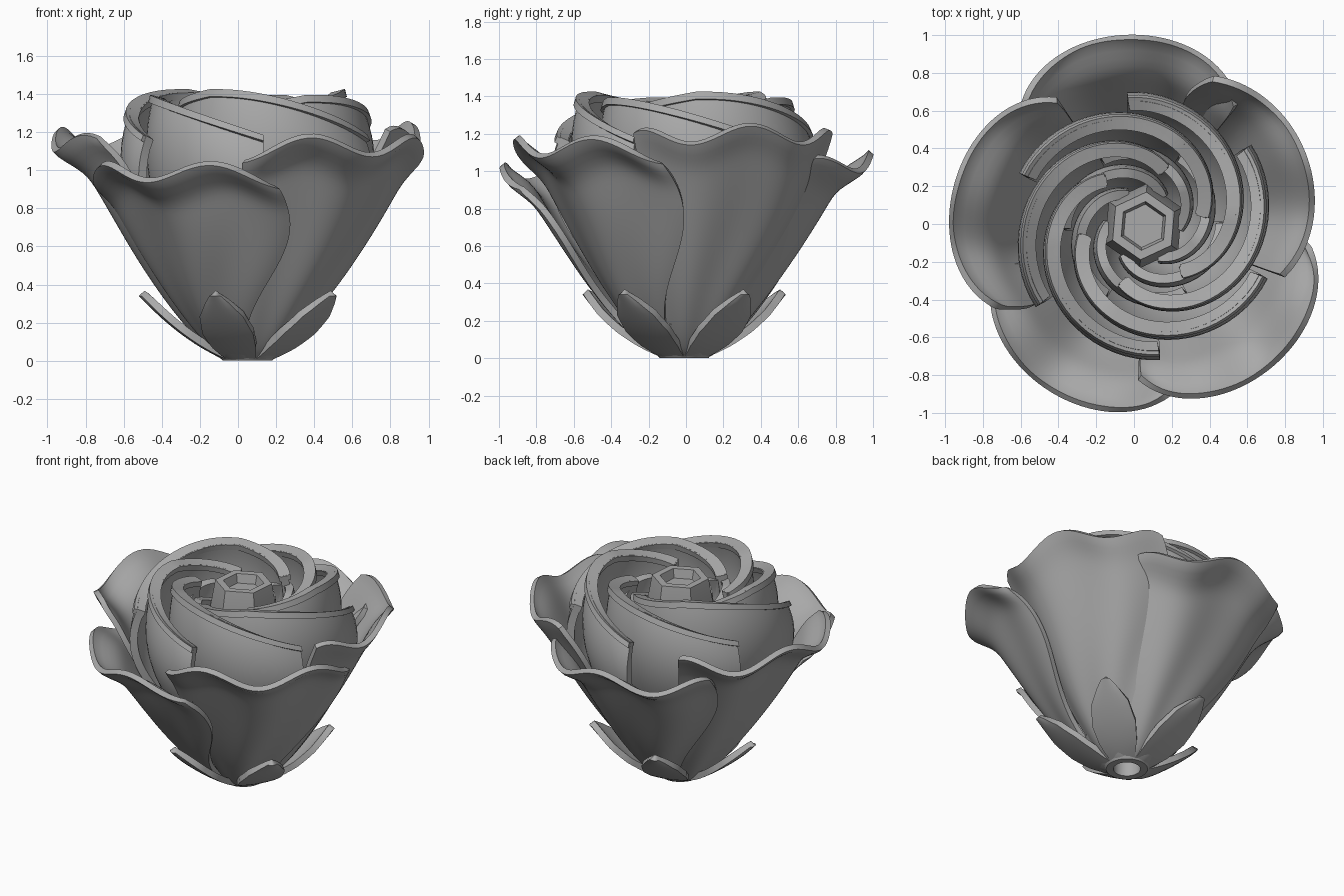
import bpy, bmesh
from math import sin, cos, pi, radians, exp

cube = bpy.data.objects.get("Cube")
if cube:
    bpy.data.objects.remove(cube)

mat = bpy.data.materials.new("petal grey")
mat.use_nodes = True
grey = (0.4, 0.4, 0.4, 1)
mat.diffuse_color = grey
mat.node_tree.nodes["Principled BSDF"].inputs["Base Color"].default_value = grey

# Axis of the flower
CX, CY = 0.05, -0.01


def polar(r, degrees, z):
    a = radians(degrees)
    return CX + r * cos(a), CY + r * sin(a), z


def lerp(points, x):
    """Piecewise linear profile lookup."""
    for (x0, y0), (x1, y1) in zip(points, points[1:]):
        if x <= x1:
            return y0 + (y1 - y0) * (x - x0) / (x1 - x0)
    return points[-1][1]


def finish(name, bm, thickness=0):
    mesh = bpy.data.meshes.new(name)
    bm.to_mesh(mesh)
    bm.free()
    mesh.materials.append(mat)
    obj = bpy.data.objects.new(name, mesh)
    bpy.context.collection.objects.link(obj)
    bpy.ops.object.select_all(action="DESELECT")
    obj.select_set(True)
    bpy.context.view_layer.objects.active = obj
    if thickness:
        solid = obj.modifiers.new("thickness", "SOLIDIFY")
        solid.thickness, solid.offset = thickness, -1
        bpy.ops.object.modifier_apply(modifier=solid.name)
    bpy.ops.object.shade_smooth_by_angle(angle=radians(35))


def sheet(name, fn, nu, nv, thickness):
    """Thick surface from fn(u, v) with u and v running 0..1."""
    bm = bmesh.new()
    grid = [[bm.verts.new(fn(i / nu, j / nv)) for j in range(nv + 1)] for i in range(nu + 1)]
    for i in range(nu):
        for j in range(nv):
            bm.faces.new((grid[i][j], grid[i + 1][j], grid[i + 1][j + 1], grid[i][j + 1]))
    finish(name, bm, thickness)


def lathe(name, profile, sides, turn=0):
    """Profile of (radius, z) turned about the flower's axis, with closed ends."""
    bm = bmesh.new()
    rings = [[bm.verts.new(polar(r, turn + 360 * k / sides, z)) for r, z in profile] for k in range(sides)]
    for k in range(sides):
        a, b = rings[k], rings[(k + 1) % sides]
        for j in range(len(profile) - 1):
            bm.faces.new((a[j], b[j], b[j + 1], a[j + 1]))
    bm.faces.new([ring[0] for ring in reversed(rings)])
    bm.faces.new([ring[-1] for ring in rings])
    finish(name, bm)


# Outer petals: flared fans with a wavy lip, each overlapping the next
def outer_petal(turn, height, wave, reach):
    def fn(u, v):
        s = 2 * u - 1
        top = height + wave * cos(2 * pi * s / 0.95) - 0.035 * s ** 6
        spread = 35 - 11 * cos(pi * v / 0.72)
        angle = turn - 46 + (46 + spread) * u
        r = (0.12 + 0.79 * v ** 0.75) * (1 - 0.09 * s * s + 0.045 * s)
        r += reach * exp(-((1 - v) / 0.08) ** 2) * (1 - 0.7 * s ** 4)
        return polar(r, angle, top * v)
    return fn


for turn, height, wave, reach in ((-118, 0.98, -0.045, 0.095), (-46, 1.12, -0.05, 0.1),
                                  (26, 1.19, 0.05, 0.03), (98, 1.04, 0.05, 0.105), (170, 1.15, 0.055, 0.115)):
    sheet("outer_petal", outer_petal(turn, height, wave, reach), 40, 40, 0.035)


# Swirling petals: spiral walls whose rims climb from the open end
def swirl_petal(turn, r_open, r_close, sweep, z_open, z_peak, z_base):
    def fn(u, v):
        t = 1 - u
        rim = r_open + (r_close - r_open) * t ** 1.3
        top = z_open + (z_peak - z_open) * sin(min(1, t * 1.8) * pi / 2) - 0.25 * max(0, t - 0.6)
        r = rim * sin(pi * (0.12 + 0.5 * v)) / sin(pi * 0.62)
        return polar(r, turn - sweep * t, z_base + (top - z_base) * v)
    return fn


for k in range(6):
    turn = -83 + 60 * k
    peak = 1.42 if k % 2 else 1.39
    sheet("bulb_petal", swirl_petal(turn, 0.665, 0.33, 150, 1.18, peak, 0.3), 30, 18, 0.05)
    rim = swirl_petal(turn, 0.685, 0.345, 150, 1.185, peak + 0.005, 0.3)
    sheet("bulb_petal_rim", lambda u, v: rim(u, 0.965 + 0.035 * v), 30, 1, 0.075)
    sheet("heart_petal", swirl_petal(turn + 25, 0.43, 0.2, 130, 1.12, 1.27, 0.5), 20, 12, 0.05)

# Six sided bud in the middle
lathe("bud", [(0.12, 0.5), (0.225, 1.1), (0.18, 1.36), (0.13, 1.36), (0.115, 1.3)], 6, 25)

# Sepals: blunt leaves curving up around the base
LEAF = [(0, 0.08), (0.25, 0.12), (0.5, 0.14), (0.75, 0.12), (0.92, 0.065), (1, 0.03)]


def sepal(turn):
    a = radians(turn)

    def fn(u, v):
        s = 2 * u - 1
        side = lerp(LEAF, v) * s
        out = 0.13 + 0.44 * v - 0.015 * s * s
        z = 0.01 + 0.19 * v + 0.14 * v * v
        return CX + out * cos(a) - side * sin(a), CY + out * sin(a) + side * cos(a), z
    return fn


for k in range(5):
    sheet("sepal", sepal(36 + 72 * k), 8, 12, 0.04)

# Receptacle with a round stem socket underneath
lathe("receptacle", [(0.085, 0.1), (0.085, 0), (0.13, 0), (0.28, 0.18), (0.2, 0.35)], 32)
